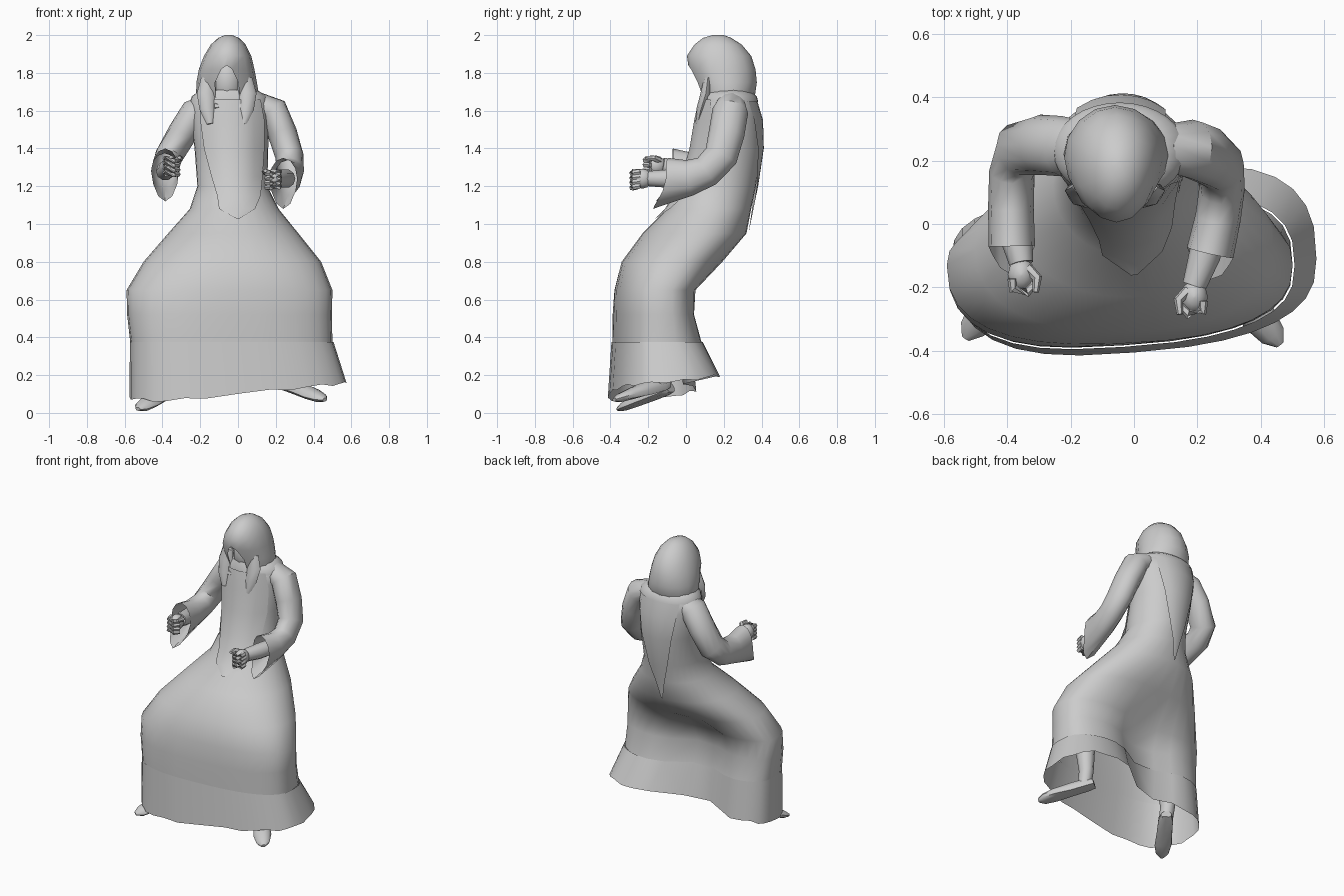
import bpy, math
from mathutils import Vector

cube = bpy.data.objects.get("Cube")
if cube:
    bpy.data.objects.remove(cube, do_unlink=True)


def make(name, verts, faces, angle=45):
    """Turn vertices and faces into a smooth-shaded object."""
    mesh = bpy.data.meshes.new(name)
    mesh.from_pydata([tuple(v) for v in verts], [], faces)
    mesh.update()
    ob = bpy.data.objects.new(name, mesh)
    bpy.context.collection.objects.link(ob)
    bpy.ops.object.select_all(action='DESELECT')
    ob.select_set(True)
    bpy.context.view_layer.objects.active = ob
    bpy.ops.object.shade_smooth_by_angle(angle=math.radians(angle))


def loft(name, rings, cap_start=False, cap_end=False, skip=(), angle=45):
    """Skin a list of closed rings; skip holds (row, column) faces left open."""
    n = len(rings[0])
    faces = [(r * n + i, r * n + (i + 1) % n, (r + 1) * n + (i + 1) % n, (r + 1) * n + i)
             for r in range(len(rings) - 1) for i in range(n) if (r, i) not in skip]
    if cap_start:
        faces.append(tuple(reversed(range(n))))
    if cap_end:
        faces.append(tuple(range((len(rings) - 1) * n, len(rings) * n)))
    make(name, [v for ring in rings for v in ring], faces, angle)


def tube_rings(points, radii, n=10):
    """Elliptical rings along a path; radii are (sideways, vertical)."""
    pts = [Vector(p) for p in points]
    rings = []
    for k, (p, (a, b)) in enumerate(zip(pts, radii)):
        t = (pts[min(k + 1, len(pts) - 1)] - pts[max(k - 1, 0)]).normalized()
        u = Vector((1, 0, 0))
        u = (u - t * u.dot(t)).normalized()
        v = t.cross(u)
        rings.append([p + u * a * math.cos(w) + v * b * math.sin(w)
                      for w in (math.tau * i / n for i in range(n))])
    return rings


def tube(name, points, radii, n=10):
    loft(name, tube_rings(points, radii, n), True, True)


def spow(v, p):
    return math.copysign(abs(v) ** p, v)


def body_ring(z, cx, rx, front, mid, back, dent=0, p=1, skew=0, n=32):
    """Horizontal cloth section; dent hollows the back beside the right leg."""
    ring = []
    for i in range(n):
        w = math.tau * i / n
        c, s = spow(math.cos(w), p), spow(math.sin(w), p)
        x = cx + rx * c
        y = mid + s * ((back - mid) if s > 0 else (mid - front)) + skew * x * abs(s)
        if s > 0:
            y -= dent * s * math.exp(-((x + 0.1) / 0.2) ** 2)
        ring.append(Vector((x, y, z)))
    return ring


def ball(name, centre, size, n=12):
    rings = [[Vector(centre) + Vector((size[0] * math.sin(h) * math.cos(w),
                                       size[1] * math.sin(h) * math.sin(w),
                                       -size[2] * math.cos(h)))
              for w in (math.tau * i / n for i in range(n))]
             for h in (math.pi * (k + 0.15) / 7.3 for k in range(8))]
    loft(name, rings, True, True)


# Robe: z, centre x, half width, front y, widest y, back y, hollow, squareness, skew
sections = [
    (0.37, -0.035, 0.535, -0.38, -0.13, 0.09, 0.14, 0.74, 0.07),
    (0.52, -0.045, 0.542, -0.38, -0.13, 0.05, 0.12, 0.76, 0.06),
    (0.65, -0.045, 0.545, -0.375, -0.13, 0.06, 0.07, 0.8, 0.04),
    (0.80, -0.03, 0.47, -0.34, -0.08, 0.20, 0.01, 0.88, 0.02),
    (0.95, -0.025, 0.345, -0.23, 0.03, 0.32, 0, 0.95),
    (1.08, -0.02, 0.235, -0.10, 0.12, 0.345),
    (1.20, -0.03, 0.185, -0.03, 0.17, 0.37),
    (1.40, -0.035, 0.195, 0.03, 0.21, 0.40),
    (1.58, -0.045, 0.21, 0.06, 0.23, 0.395),
    (1.66, -0.045, 0.205, 0.08, 0.23, 0.37),
    (1.70, -0.05, 0.15, 0.10, 0.23, 0.33),
]
loft("robe", [body_ring(*s) for s in sections], cap_end=True)

# Flared hem band with a slanting lower edge
hem_top = body_ring(0.375, -0.033, 0.539, -0.385, -0.13, 0.095, 0.14, 0.74, 0.07)
hem_low = body_ring(0.06, 0.0, 0.575, -0.405, -0.11, 0.16, 0.17, 0.74, 0.08)
for i, v in enumerate(hem_low):
    s = max(0, math.sin(math.tau * i / len(hem_low)))
    v.z += 0.1 * abs(v.x + 0.4) + 0.07 * s + 0.008 * math.sin(i * 2.1)
    v.y += 0.07 * v.x * s
loft("hem_band", [hem_top, hem_low])


def robe_y(x, z, side):
    """Depth of the robe surface at a given x and z."""
    for lo, hi in zip(sections, sections[1:]):
        if lo[0] <= z <= hi[0]:
            f = (z - lo[0]) / (hi[0] - lo[0])
            cx, rx, front, mid, back = (lo[k] + (hi[k] - lo[k]) * f for k in range(1, 6))
            c = max(-1, min(1, (x - cx) / rx))
            s = math.sqrt(1 - c * c)
            return mid + s * (back - mid) if side > 0 else mid - s * (mid - front)


def panel(name, rows, side, gap, cols=6):
    """Cloth strip hanging just off the robe; rows are (z, left x, right x)."""
    verts = []
    for z, x0, x1 in rows:
        for i in range(cols + 1):
            x = x0 + (x1 - x0) * i / cols
            verts.append((x, robe_y(x, z, side) + side * gap, z))
    w = cols + 1
    faces = []
    for r in range(len(rows) - 1):
        for i in range(cols):
            f = (r * w + i, r * w + i + 1, (r + 1) * w + i + 1, (r + 1) * w + i)
            faces.append(f if side > 0 else f[::-1])
    make(name, verts, faces)


panel("front_panel", [(1.66, -0.2, 0.12), (1.55, -0.2, 0.14), (1.4, -0.18, 0.14),
                      (1.25, -0.14, 0.13), (1.15, -0.11, 0.12), (1.08, -0.1, 0.09),
                      (1.03, -0.01, 0.01)], -1, 0.012)
panel("back_panel", [(1.67, -0.19, 0.1), (1.55, -0.18, 0.1), (1.4, -0.15, 0.07),
                     (1.2, -0.11, 0.02), (1.08, -0.08, -0.02), (0.96, -0.055, -0.045)],
      1, 0.012)

# Shoulder yoke under the hood
loft("shoulder_yoke", [body_ring(1.645, -0.045, 0.209, 0.075, 0.23, 0.383),
                       body_ring(1.675, -0.045, 0.2, 0.08, 0.23, 0.375),
                       body_ring(1.71, -0.05, 0.15, 0.095, 0.23, 0.34)], cap_end=True)

# Hood with an arched opening in front
hood = [(1.62, -0.052, 0.15, 0.10, 0.22, 0.33), (1.68, -0.055, 0.167, 0.075, 0.22, 0.365),
        (1.75, -0.06, 0.16, 0.05, 0.21, 0.375), (1.82, -0.06, 0.147, 0.012, 0.2, 0.368),
        (1.89, -0.055, 0.125, 0.005, 0.19, 0.345), (1.95, -0.052, 0.092, 0.045, 0.18, 0.295),
        (1.985, -0.05, 0.055, 0.09, 0.17, 0.24), (2.0, -0.05, 0.02, 0.14, 0.17, 0.2)]
hood_rings = [body_ring(*h, n=16) for h in hood]
for i in (11, 13):
    hood_rings[3][i].x = (hood_rings[3][i].x + hood_rings[3][12].x) / 2
hood_rings[3][12].z += 0.02
opening = [(r, i) for r in range(3) for i in (11, 12)]
loft("hood", hood_rings, cap_end=True, skip=opening, angle=60)
ball("face", (-0.057, 0.175, 1.75), (0.085, 0.09, 0.13))
tube("neck", [(-0.05, 0.18, 1.56), (-0.05, 0.18, 1.7)], [(0.075, 0.075)] * 2)
tube("collar_band", [(-0.12, 0.085, 1.625), (-0.055, 0.07, 1.62), (0.01, 0.085, 1.625)],
     [(0.025, 0.02)] * 3, 6)
for side, name in ((-1, "right"), (1, "left")):
    x = -0.06 + side * 0.1
    tube(name + "_hood_drape",
         [(x - side * 0.005, 0.115, 1.77), (x + side * 0.008, 0.105, 1.69),
          (x + side * 0.002, 0.08, 1.61), (x - side * 0.012, 0.062, 1.53)],
         [(0.04, 0.02), (0.05, 0.028), (0.042, 0.024), (0.018, 0.012)], 8)


def sleeve(name, path, radii, droop):
    """Sleeve with a wide cuff whose lower edge falls to a point."""
    rings = tube_rings(path, radii, 12)
    centre = Vector(path[-1])
    for v in rings[-1]:
        low = max(0, (centre.z - v.z) / radii[-1][1])
        v += Vector((0, -0.09, -droop)) * low ** 2
    loft(name, rings, cap_start=True)


sizes = [(0.06, 0.075), (0.08, 0.095), (0.078, 0.095), (0.075, 0.09),
         (0.072, 0.085), (0.072, 0.095)]
sleeve("right_sleeve",
       [(-0.16, 0.25, 1.63), (-0.225, 0.245, 1.59), (-0.295, 0.25, 1.48), (-0.365, 0.235, 1.36),
        (-0.385, 0.16, 1.30), (-0.388, 0.05, 1.28), (-0.385, -0.07, 1.28)],
       sizes + [(0.073, 0.12)], 0.04)
sleeve("left_sleeve",
       [(0.10, 0.24, 1.64), (0.185, 0.235, 1.60), (0.235, 0.215, 1.48), (0.272, 0.185, 1.36),
        (0.277, 0.11, 1.28), (0.265, 0.02, 1.245), (0.24, -0.09, 1.24)],
       sizes + [(0.075, 0.11)], 0.05)


def hand(name, wrist_start, centre, side):
    """Forearm and loosely closed fist; side is +1 for the left."""
    c = Vector(centre)
    start = Vector(wrist_start)
    tube(name + "_forearm", [start, start.lerp(c, 0.5), c + Vector((0, 0.035, 0))],
         [(0.05, 0.05), (0.05, 0.05), (0.038, 0.042)])
    ball(name + "_palm", c, (0.044, 0.055, 0.052), 10)
    for k in range(4):
        z = 0.036 - k * 0.025
        path = [(side * 0.028, -0.012, z), (side * 0.026, -0.045, z - 0.004),
                (-side * 0.018, -0.055, z - 0.008), (-side * 0.042, -0.028, z - 0.008)]
        tube(f"{name}_finger_{k + 1}", [c + Vector(p) for p in path],
             [(0.016, 0.016)] * 3 + [(0.012, 0.012)], 6)
    thumb = [(-side * 0.02, 0.02, 0.025), (-side * 0.05, -0.01, 0.038),
             (-side * 0.045, -0.055, 0.042)]
    tube(name + "_thumb", [c + Vector(p) for p in thumb],
         [(0.018, 0.018), (0.016, 0.016), (0.01, 0.01)], 6)


hand("right_hand", (-0.385, 0.06, 1.28), (-0.355, -0.16, 1.31), -1)
hand("left_hand", (0.255, 0.03, 1.24), (0.19, -0.23, 1.24), 1)


def leg(name, heel, toe):
    """Lower leg and a pointed shoe with a flat sole."""
    h, t = Vector(heel), Vector(toe)
    shape = [(0, 0.034, 0.03), (0.12, 0.048, 0.05), (0.4, 0.05, 0.05),
             (0.7, 0.056, 0.036), (0.9, 0.042, 0.024), (1, 0.015, 0.01)]
    rings = tube_rings([h.lerp(t, f) for f, a, b in shape], [(a, b) for f, a, b in shape])
    for ring, (f, a, b) in zip(rings, shape):
        base = h.lerp(t, f).z - 0.02
        for v in ring:
            v.z = max(v.z, base)
    loft(name + "_shoe", rings, True, True)
    ankle = h.lerp(t, 0.18)
    tube(name + "_shin", [ankle, ankle + Vector((0, 0.02, 0.1)), ankle + Vector((0, 0.0, 0.4))],
         [(0.042, 0.045), (0.045, 0.048), (0.075, 0.075)])


leg("right", (-0.33, -0.08, 0.13), (-0.53, -0.36, 0.02))
leg("left", (0.24, -0.1, 0.15), (0.46, -0.38, 0.07))
